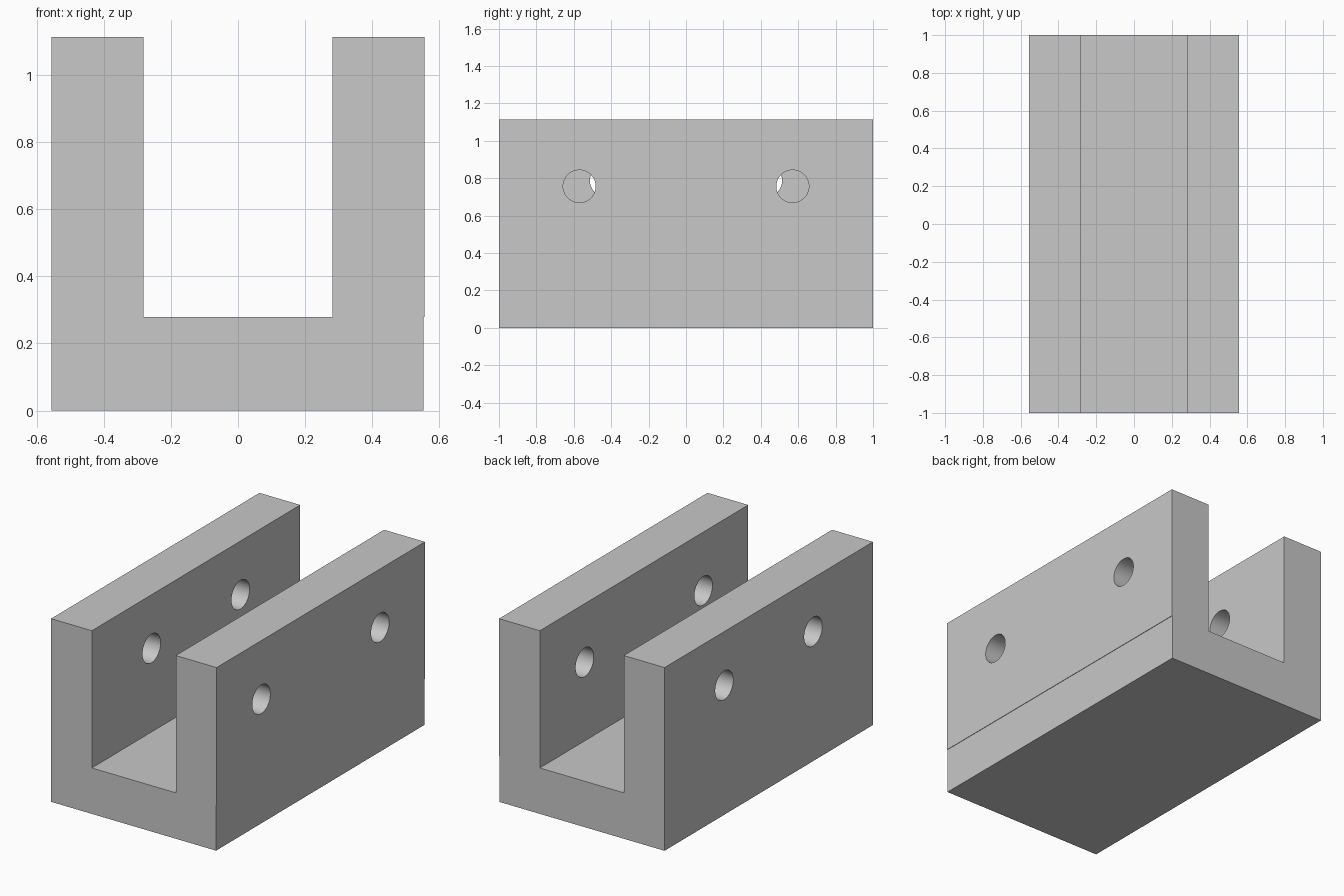
import bpy
import bmesh
from math import radians

cube = bpy.data.objects.get("Cube")
if cube:
    bpy.data.objects.remove(cube)

# Single flat colour
grey = bpy.data.materials.new("light_grey")
grey.use_nodes = True
colour = (0.58, 0.58, 0.58, 1)
grey.diffuse_color = colour
grey.node_tree.nodes["Principled BSDF"].inputs["Base Color"].default_value = colour

HALF_W, HALF_L, HEIGHT = 0.556, 1.0, 1.113
INNER, FLOOR, STEP = 0.282, 0.279, 0.003


def add_object(name, bm):
    mesh = bpy.data.meshes.new(name)
    bmesh.ops.recalc_face_normals(bm, faces=bm.faces)
    bm.to_mesh(mesh)
    bm.free()
    obj = bpy.data.objects.new(name, mesh)
    bpy.context.collection.objects.link(obj)
    return obj


# U-shaped channel, with a tiny step where the left wall meets the base
profile = [(-HALF_W, 0), (HALF_W - STEP, 0), (HALF_W - STEP, FLOOR),
           (HALF_W, FLOOR), (HALF_W, HEIGHT), (INNER, HEIGHT),
           (INNER, FLOOR), (-INNER, FLOOR), (-INNER, HEIGHT), (-HALF_W, HEIGHT)]
bm = bmesh.new()
face = bm.faces.new([bm.verts.new((x, -HALF_L, z)) for x, z in profile])
ext = bmesh.ops.extrude_face_region(bm, geom=[face], use_keep_orig=True)
bmesh.ops.translate(bm, vec=(0, 2 * HALF_L, 0),
                    verts=[v for v in ext["geom"] if isinstance(v, bmesh.types.BMVert)])
channel = add_object("u_channel", bm)
channel.data.materials.append(grey)


# Bolt holes: a pair through each wall, at different spacing and height
def drill(name, x, y, z):
    bpy.ops.mesh.primitive_cylinder_add(vertices=48, radius=0.087, depth=0.4,
                                        location=(x, y, z), rotation=(0, radians(90), 0))
    cutter = bpy.context.object
    cutter.name = name
    cutter.data.materials.append(grey)
    mod = channel.modifiers.new(name, 'BOOLEAN')
    mod.operation = 'DIFFERENCE'
    mod.solver = 'EXACT'
    mod.object = cutter
    bpy.context.view_layer.objects.active = channel
    bpy.ops.object.modifier_apply(modifier=name)
    bpy.data.objects.remove(cutter)


wall_x = (HALF_W + INNER) / 2
for side, x, y, z in (("left", wall_x, 0.57, 0.757), ("right", -wall_x, 0.427, 0.787)):
    for end, sign in (("front", -1), ("back", 1)):
        drill(f"{side}_{end}_hole", x, sign * y, z)

# Smooth hole walls, crisp edges
bpy.ops.object.select_all(action='DESELECT')
channel.select_set(True)
bpy.context.view_layer.objects.active = channel
bpy.ops.object.shade_smooth_by_angle(angle=radians(30))
